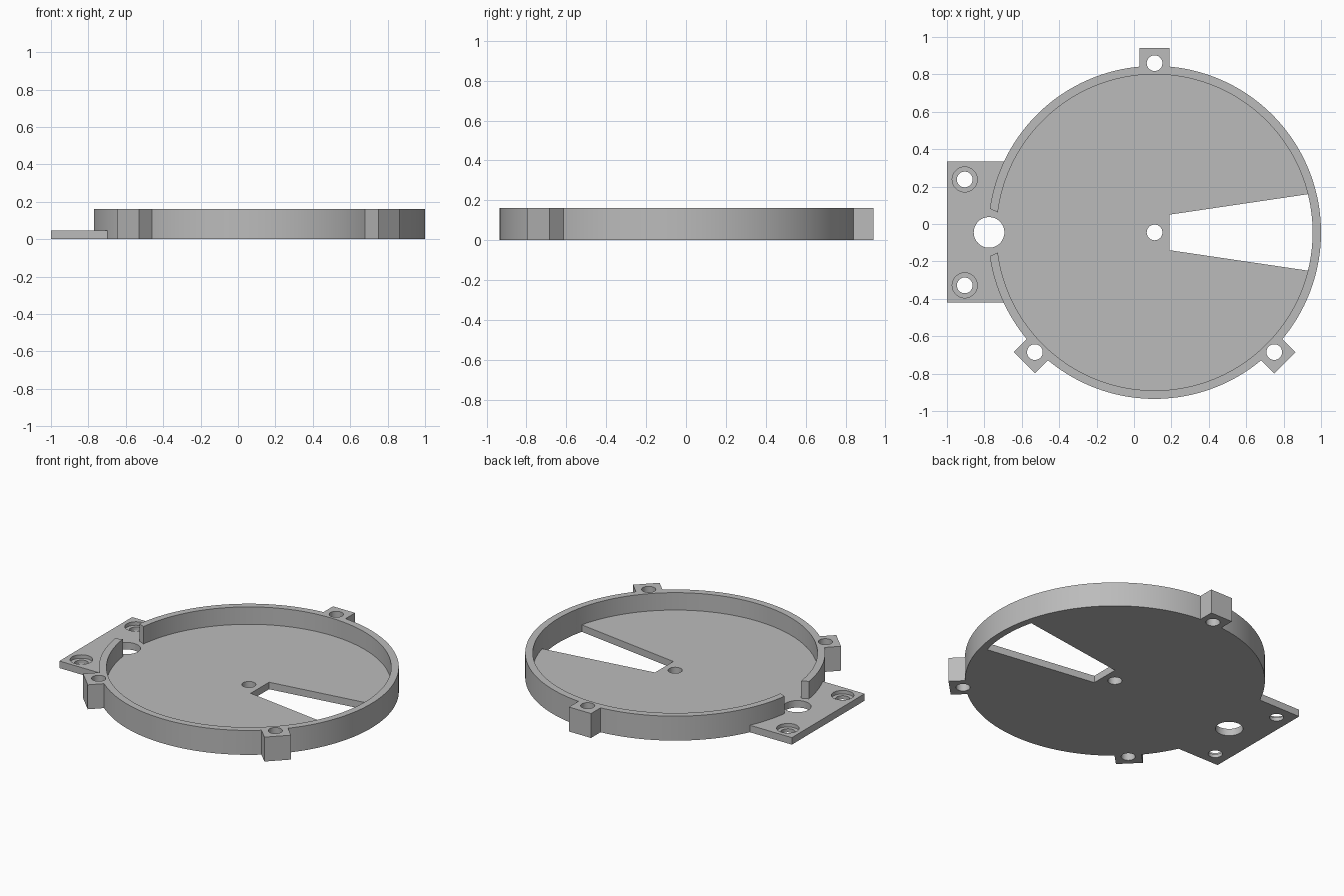
import bpy
import math
from mathutils import Matrix, Vector

if "Cube" in bpy.data.objects:
    bpy.data.objects.remove(bpy.data.objects["Cube"], do_unlink=True)

CENTRE = Vector((0.11, -0.045, 0))
OUTER, INNER = 0.89, 0.845
HEIGHT, FLOOR = 0.16, 0.046
LUG_REACH, LUG_HALF = 0.905, 0.08
SCREW = 0.042

grey = bpy.data.materials.new("light_grey")
grey.use_nodes = True
grey.diffuse_color = (0.5, 0.5, 0.5, 1)
grey.node_tree.nodes["Principled BSDF"].inputs["Base Color"].default_value = (0.5, 0.5, 0.5, 1)


def prism(name, outline, z0, z1):
    """Upright solid with the given counter-clockwise outline."""
    n = len(outline)
    verts = [(p[0], p[1], z) for z in (z0, z1) for p in outline]
    faces = [list(range(n))[::-1], list(range(n, 2 * n))]
    faces += [(i, (i + 1) % n, n + (i + 1) % n, n + i) for i in range(n)]
    mesh = bpy.data.meshes.new(name)
    mesh.from_pydata(verts, [], faces)
    mesh.materials.append(grey)
    obj = bpy.data.objects.new(name, mesh)
    bpy.context.collection.objects.link(obj)
    return obj


def arc(centre, radius, start, end, count):
    """Points along an arc, angles in degrees."""
    angles = [math.radians(start + (end - start) * i / count) for i in range(count + 1)]
    return [(centre.x + radius * math.cos(a), centre.y + radius * math.sin(a)) for a in angles]


def cylinder(name, centre, radius, z0, z1, sides=48):
    return prism(name, arc(centre, radius, 0, 360, sides)[:-1], z0, z1)


def combine(target, part, operation):
    mod = target.modifiers.new(part.name, 'BOOLEAN')
    mod.operation, mod.solver, mod.object = operation, 'EXACT', part
    bpy.context.view_layer.objects.active = target
    bpy.ops.object.modifier_apply(modifier=mod.name)
    bpy.data.objects.remove(part, do_unlink=True)


def cut_hole(centre, radius, z0=-0.1):
    combine(tray, cylinder("hole", centre, radius, z0, 0.3), 'DIFFERENCE')


# Round body and flat mounting plate
tray = cylinder("round_tray", CENTRE, OUTER, 0, HEIGHT, 180)
plate = prism("mounting_plate", [(-1, -0.42), (-0.4, -0.42), (-0.4, 0.333), (-1, 0.333)], 0, FLOOR)
combine(tray, plate, 'UNION')

# Three square lugs around the rim
lug_centres = []
for degrees in (90, 225, 315):
    turn = Matrix.Rotation(math.radians(degrees), 3, 'Z')
    box = [(0.8, -LUG_HALF), (LUG_REACH + LUG_HALF, -LUG_HALF),
           (LUG_REACH + LUG_HALF, LUG_HALF), (0.8, LUG_HALF)]
    outline = [CENTRE + turn @ Vector((x, y, 0)) for x, y in box]
    combine(tray, prism("rim_lug", outline, 0, HEIGHT), 'UNION')
    lug_centres.append(CENTRE + turn @ Vector((LUG_REACH, 0, 0)))

# Hollow inside and the gap in the rim
combine(tray, cylinder("hollow", CENTRE, INNER, FLOOR, 0.3, 180), 'DIFFERENCE')
gap = [CENTRE + Vector((-0.6, 0, 0))] + arc(CENTRE, 1.0, 170, 190, 8)
combine(tray, prism("rim_gap", gap, FLOOR, 0.3), 'DIFFERENCE')

# Wedge window through the floor
window = [(0.19, 0.05), (0.19, -0.14)] + arc(CENTRE, INNER, -14, 14, 14)
combine(tray, prism("wedge_window", window, -0.1, 0.3), 'DIFFERENCE')

# Screw holes, hub hole, cable hole and counterbores
for centre in lug_centres:
    cut_hole(centre, SCREW)
cut_hole(CENTRE, SCREW)
cut_hole(Vector((-0.775, CENTRE.y, 0)), 0.082)
for side in (-1, 1):
    spot = Vector((-0.905, CENTRE.y + side * 0.283, 0))
    cut_hole(spot, SCREW)
    cut_hole(spot, 0.067, FLOOR / 2)

# Smooth round walls with crisp edges
bpy.ops.object.select_all(action='DESELECT')
tray.select_set(True)
bpy.context.view_layer.objects.active = tray
bpy.ops.object.shade_smooth_by_angle(angle=math.radians(30))
